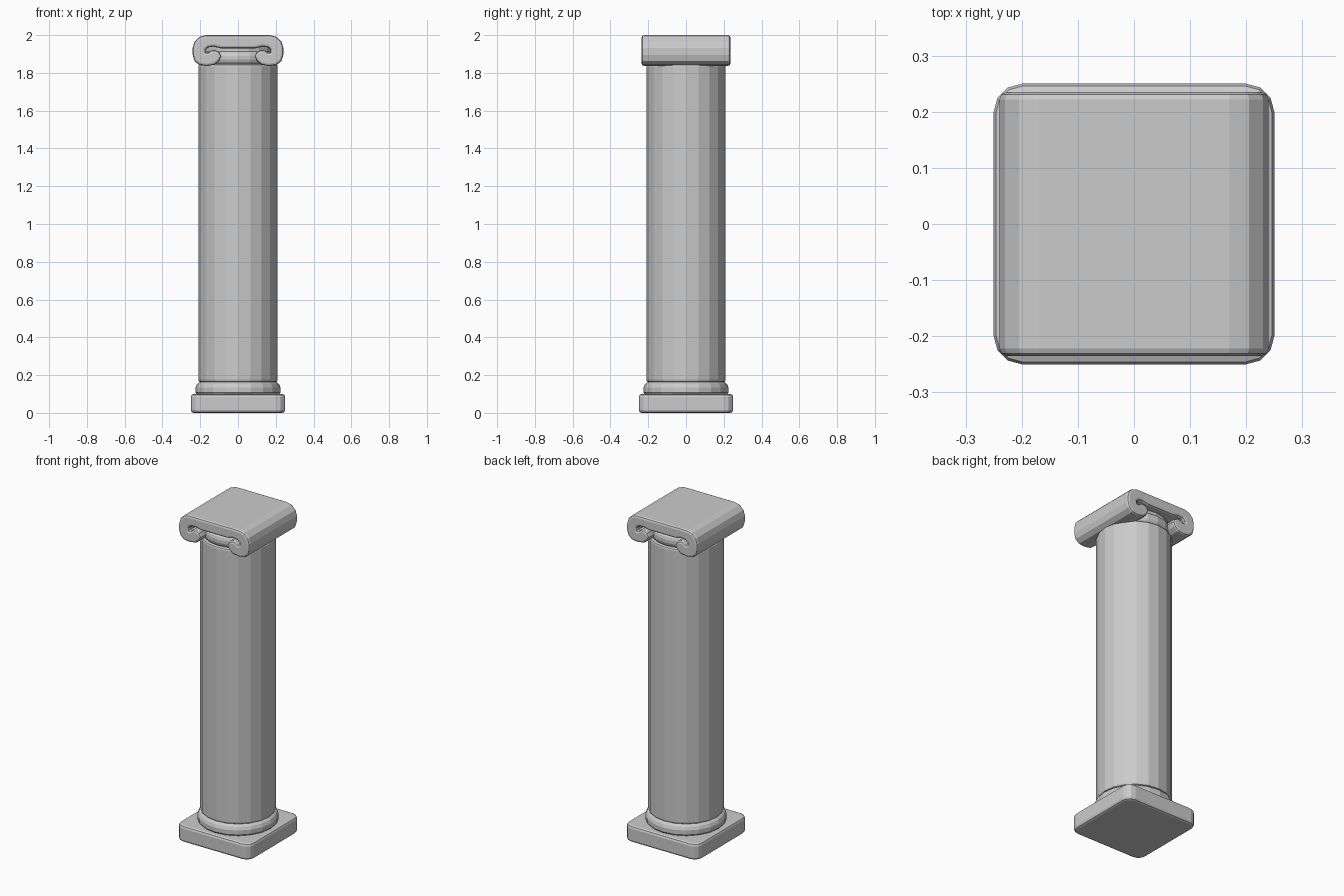
import bpy, bmesh
from math import sin, cos, pi

if "Cube" in bpy.data.objects:
    bpy.data.objects.remove(bpy.data.objects["Cube"])

SIDES = 20


def finish(bm, name):
    bmesh.ops.recalc_face_normals(bm, faces=bm.faces)
    mesh = bpy.data.meshes.new(name)
    bm.to_mesh(mesh)
    bm.free()
    obj = bpy.data.objects.new(name, mesh)
    bpy.context.collection.objects.link(obj)
    return obj


def lathe(name, profile):
    """Revolve (radius, z) points about z and cap both ends."""
    bm = bmesh.new()
    rings = [[bm.verts.new((r * cos(2 * pi * i / SIDES), r * sin(2 * pi * i / SIDES), z))
              for i in range(SIDES)] for r, z in profile]
    for a, b in zip(rings, rings[1:]):
        for i in range(SIDES):
            j = (i + 1) % SIDES
            bm.faces.new((a[i], a[j], b[j], b[i]))
    bm.faces.new(rings[0])
    bm.faces.new(rings[-1])
    return finish(bm, name)


def rounded_prism(name, points, depth, bevel, segments=2):
    """Extrude a closed 3D outline by a vector, rounding both rims."""
    bm = bmesh.new()
    face = bm.faces.new([bm.verts.new(p) for p in points])
    ext = bmesh.ops.extrude_face_region(bm, geom=[face], use_keep_orig=True)
    cap = [g for g in ext["geom"] if isinstance(g, bmesh.types.BMFace)][0]
    bmesh.ops.translate(bm, verts=cap.verts[:], vec=depth)
    bmesh.ops.recalc_face_normals(bm, faces=bm.faces)
    rim = list(set(face.edges[:] + cap.edges[:]))
    bmesh.ops.bevel(bm, geom=rim, offset=bevel, segments=segments, profile=0.5,
                    affect='EDGES', clamp_overlap=False)
    return finish(bm, name)


# Square plinth with rounded corners
outline = []
for k, (sx, sy) in enumerate([(1, 1), (-1, 1), (-1, -1), (1, -1)]):
    for s in range(4):
        a = (k + s / 3) * pi / 2
        outline.append((0.2 * sx + 0.05 * cos(a), 0.2 * sy + 0.05 * sin(a), 0))
rounded_prism("plinth", outline, (0, 0, 0.10), 0.015)

# Base ring, shaft and neck ring
lathe("base_ring", [(0.215, 0.095), (0.225, 0.108), (0.225, 0.135),
                    (0.217, 0.153), (0.20, 0.166)])
lathe("shaft", [(0.20, 0.163), (0.207, 0.167), (0.21, 0.176),
                (0.21, 1.835), (0.207, 1.843), (0.20, 1.847)])
lathe("neck_ring", [(0.19, 1.845), (0.20, 1.857), (0.205, 1.87), (0.205, 1.89),
                    (0.20, 1.905), (0.19, 1.913), (0.19, 1.94)])

# Scroll capital: right half of the profile, mirrored
half = [(0.17, 2.0), (0.205, 1.99), (0.23, 1.966), (0.24, 1.933), (0.24, 1.895),
        (0.23, 1.862), (0.205, 1.842), (0.165, 1.836), (0.125, 1.843), (0.10, 1.862),
        (0.088, 1.888), (0.10, 1.911), (0.122, 1.921), (0.143, 1.919), (0.158, 1.907),
        (0.170, 1.908), (0.172, 1.922), (0.158, 1.935), (0.13, 1.939), (0.09, 1.93)]
profile = half + [(-x, z) for x, z in reversed(half)]
rounded_prism("scroll_capital", [(x, -0.235, z) for x, z in profile], (0, 0.47, 0), 0.013)
